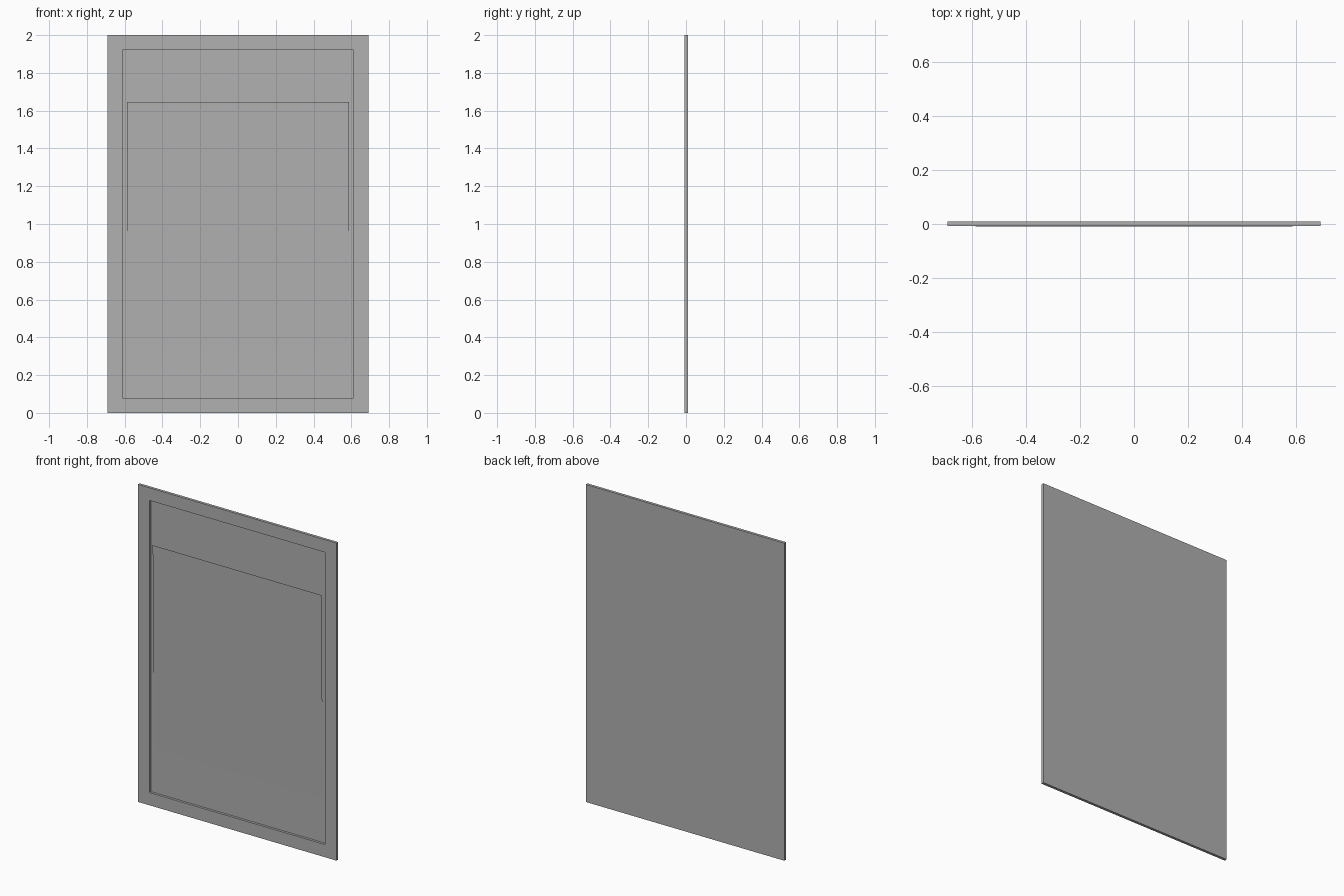
import bpy, bmesh
from mathutils import Matrix, Vector

if "Cube" in bpy.data.objects:
    bpy.data.objects.remove(bpy.data.objects["Cube"])

W, H = 1.384, 2.0             # outer size
FRONT, BACK = -0.008, 0.0095  # frame front and back planes
BORDER, DEPTH = 0.08, 0.015   # rim width and recess depth

grey = bpy.data.materials.new("dark_grey")
grey.diffuse_color = (0.44, 0.44, 0.44, 1)
grey.use_nodes = True
grey.node_tree.nodes["Principled BSDF"].inputs["Base Color"].default_value = grey.diffuse_color


def finish(bm, name):
    mesh = bpy.data.meshes.new(name)
    bm.to_mesh(mesh)
    bm.free()
    mesh.materials.append(grey)
    obj = bpy.data.objects.new(name, mesh)
    bpy.context.collection.objects.link(obj)
    return obj


# Tray-like frame: slab with a straight-walled shallow recess in the front face
bm = bmesh.new()
m = Matrix.Translation((0, (FRONT + BACK) / 2, H / 2)) @ Matrix.Diagonal((W, BACK - FRONT, H, 1))
bmesh.ops.create_cube(bm, size=1, matrix=m)
bm.normal_update()
front = min(bm.faces, key=lambda f: f.calc_center_median().y)
bmesh.ops.inset_region(bm, faces=[front], thickness=BORDER, use_even_offset=True)
bmesh.ops.inset_region(bm, faces=[front], thickness=0)
bmesh.ops.translate(bm, verts=front.verts, vec=(0, DEPTH, 0))
bmesh.ops.recalc_face_normals(bm, faces=bm.faces)
finish(bm, "frame")

# Thin sheet leaning forward at the top, its foot resting on the recess floor
foot_y, top_y = FRONT + DEPTH - 0.0003, -0.0095
half = 0.588
bm = bmesh.new()
corners = [(-half, foot_y, 0.355), (half, foot_y, 0.355),
           (half, top_y, 1.645), (-half, top_y, 1.645)]
bm.faces.new([bm.verts.new(c) for c in corners])
finish(bm, "leaning_sheet")
